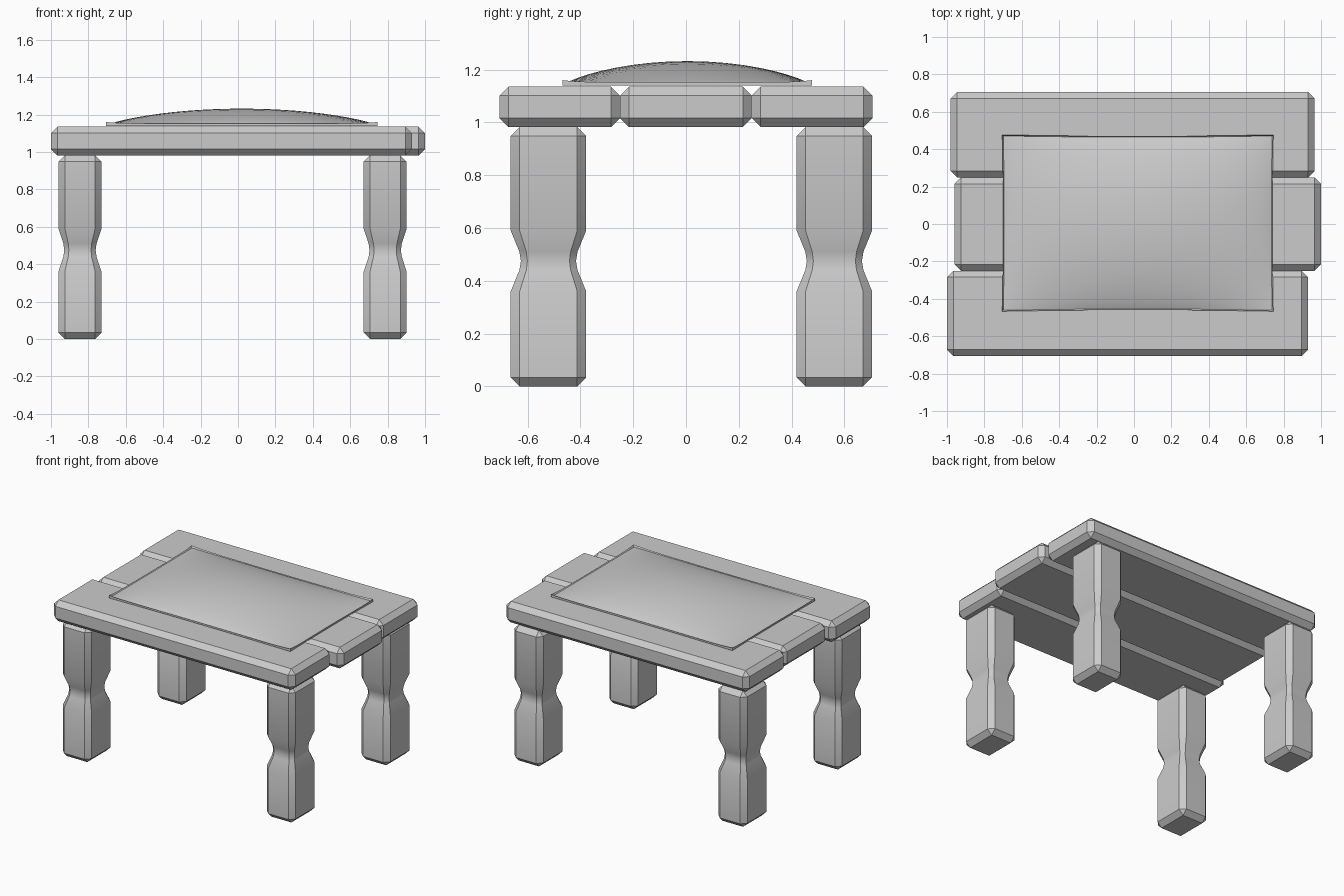
import bpy, bmesh, math
from mathutils import Vector

if "Cube" in bpy.data.objects:
    bpy.data.objects.remove(bpy.data.objects["Cube"])

BEVEL = 0.034


def finish(bm, name, angle):
    bmesh.ops.recalc_face_normals(bm, faces=bm.faces)
    mesh = bpy.data.meshes.new(name)
    bm.to_mesh(mesh)
    bm.free()
    ob = bpy.data.objects.new(name, mesh)
    bpy.context.collection.objects.link(ob)
    bpy.ops.object.select_all(action='DESELECT')
    ob.select_set(True)
    bpy.context.view_layer.objects.active = ob
    bpy.ops.object.shade_smooth_by_angle(angle=math.radians(angle))
    return ob


def chamfered_box(lo, hi):
    lo, hi = Vector(lo), Vector(hi)
    bm = bmesh.new()
    bmesh.ops.create_cube(bm, size=1)
    for v in bm.verts:
        v.co = (lo + hi) / 2 + v.co * (hi - lo)
    bmesh.ops.bevel(bm, geom=bm.edges[:], offset=BEVEL, offset_type='OFFSET',
                    segments=1, affect='EDGES')
    return bm


# Table top: three staggered planks
for name, x0, x1, y0, y1 in (("front_plank", -1.0, 0.93, -0.706, -0.25),
                             ("middle_plank", -0.96, 1.0, -0.25, 0.249),
                             ("back_plank", -0.98, 0.965, 0.249, 0.706)):
    finish(chamfered_box((x0, y0, 0.982), (x1, y1, 1.135)), name, 20)

# Legs: chamfered posts pinched at the waist
WAIST = {0.36: 1.0, 0.44: 0.77, 0.475: 0.73, 0.51: 0.77, 0.59: 1.0}
HX, HY = 0.115, 0.143
for side, cx in (("left", -0.845), ("right", 0.787)):
    for end, cy in (("front", -0.521), ("back", 0.562)):
        bm = chamfered_box((cx - HX, cy - HY, 0), (cx + HX, cy + HY, 0.982))
        for z, s in WAIST.items():
            cut = bmesh.ops.bisect_plane(
                bm, geom=bm.verts[:] + bm.edges[:] + bm.faces[:],
                plane_co=(0, 0, z), plane_no=(0, 0, 1))
            for v in cut["geom_cut"]:
                if isinstance(v, bmesh.types.BMVert):
                    v.co.z = z
        for v in bm.verts:
            for z, s in WAIST.items():
                if abs(v.co.z - z) < 1e-4:
                    v.co.x = cx + (v.co.x - cx) * s
                    v.co.y = cy + (v.co.y - cy) * s
        finish(bm, f"{end}_{side}_leg", 32)

# Cushion: domed top with a raised seam, flat underside
bm = bmesh.new()
bmesh.ops.create_grid(bm, x_segments=24, y_segments=20, size=1)
top = bm.verts[:]
copy = bmesh.ops.duplicate(bm, geom=bm.verts[:] + bm.edges[:] + bm.faces[:])
under = {g for g in copy["geom"] if isinstance(g, bmesh.types.BMVert)}
rim = [e for e in bm.edges if e.is_boundary]
for v in bm.verts:
    u, w = math.sin(v.co.x * math.pi / 2), math.sin(v.co.y * math.pi / 2)
    dome = max(0, (1 - u * u) * (1 - w * w)) ** 0.8
    edge = max(abs(u), abs(w)) > 0.999
    if v in under:
        z = 1.14
    elif edge:
        z = 1.152 + 0.008 * (u * w) ** 8
    else:
        z = 1.144 + 0.088 * dome
    # edges bow slightly inward between the corners
    x = 0.02 + 0.725 * u - 0.005 * u * (1 - w * w)
    y = 0.005 + 0.472 * w - 0.007 * w * (1 - u * u)
    v.co = (x, y, z)
bmesh.ops.bridge_loops(bm, edges=rim)
finish(bm, "cushion", 40)
